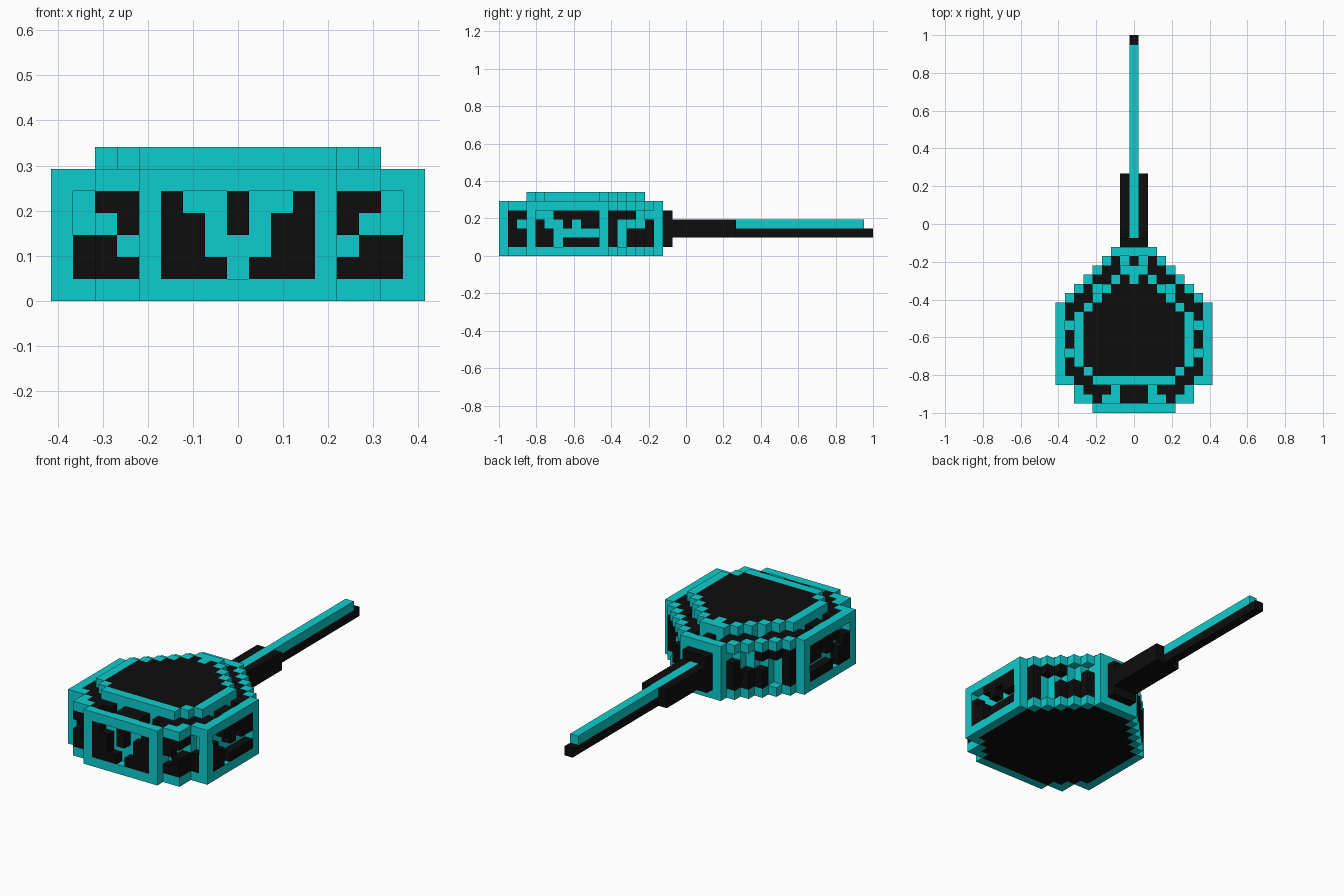
import bpy
import bmesh
from mathutils import Vector

cube = bpy.data.objects.get("Cube")
if cube:
    bpy.data.objects.remove(cube, do_unlink=True)

U = 2 / 41  # edge length of one block


def make_material(name, rgb):
    mat = bpy.data.materials.new(name)
    mat.use_nodes = True
    colour = (*rgb, 1)
    mat.diffuse_color = colour
    mat.node_tree.nodes["Principled BSDF"].inputs["Base Color"].default_value = colour
    return mat


CYAN = make_material("bright_cyan", (0.004, 0.61, 0.62))
BLACK = make_material("near_black", (0.004, 0.004, 0.004))

# Half widths of each block row, front to back
BODY = [4, 6, 6] + [8] * 9 + [7, 6, 5, 4, 3, 2]
LID = dict(zip(range(3, 16), [4, 5] + [6] * 6 + [5, 4, 3, 2, 1]))

# Relief motifs, lowest row first: '#' is a raised dark block, '.' a groove
FRONT = ["###.###", "##...##", "##.#.##", "#..#..#"]
SIDE = ["##.####", "##.....", "#..#.##", "..#####"]
CORNER = ["###", ".##", "#..", "##."]
REAR = ["#.###", "#.###", "#...#", "###.."]

parts = {}
filled = {}


def put(part, material, cell):
    parts.setdefault(part, (material, set()))[1].add(cell)
    filled[cell] = part


def box(part, material, xs, ys, zs):
    for i in range(xs[0], xs[1] + 1):
        for j in range(ys[0], ys[1] + 1):
            for k in range(zs[0], zs[1] + 1):
                put(part, material, (i, j, k))


def in_body(i, j):
    return 0 <= j < len(BODY) and abs(i) <= BODY[j]


def in_lid(i, j):
    return j in LID and abs(i) <= LID[j]


def surrounded(test, i, j):
    return all(test(i + a, j + b) for a, b in ((1, 0), (-1, 0), (0, 1), (0, -1)))


def wall_is_raised(i, j, k):
    a, row = abs(i), k - 1
    if j == 0:
        return FRONT[row][i + 3] == "#"
    if a == 8:
        return SIDE[row][j - 4] == "#"
    if j <= 3:
        return CORNER[row][a - 5] == "#"
    if j == 17:
        return True
    return REAR[row][j - 12] == "#"


def top_is_groove(i, j):
    a = abs(i)
    return (a == 2 and j < 3) or (a, j) in {
        (3, 1), (7, 6), (7, 9), (4, 13), (1, 16)}


# Body: framed drum with dark raised blocks over a cyan core
POSTS = {(4, 0), (8, 3), (8, 11), (2, 17)}
for j, half in enumerate(BODY):
    for i in range(-half, half + 1):
        inner = surrounded(in_body, i, j)
        for k in range(6):
            cell = (i, j, k)
            if not inner:
                if k in (0, 5) or (abs(i), j) in POSTS:
                    put("frame", CYAN, cell)
                elif wall_is_raised(i, j, k):
                    put("wall_blocks", BLACK, cell)
            elif k == 0:
                put("base_plate", BLACK, cell)
            elif k < 5:
                put("core", CYAN, cell)
            elif in_lid(i, j):
                put("core", CYAN, cell)
            elif not top_is_groove(i, j):
                put("top_blocks", BLACK, cell)

# Lid: raised cyan ring around a dark disc, with a small notch at the rear
for j, half in LID.items():
    for i in range(-half, half + 1):
        if surrounded(in_lid, i, j) and (i, j) != (0, 14):
            put("lid_disc", BLACK, (i, j, 6))
        else:
            put("lid_ring", CYAN, (i, j, 6))

# Handle: mounting block, sleeve, long dark rod and cyan strip
box("handle_mount", BLACK, (-1, 1), (18, 18), (1, 4))
for side in (-1, 1):
    box("handle_sleeve", BLACK, (side, side), (19, 25), (2, 3))
box("handle_rod", BLACK, (0, 0), (19, 40), (2, 2))
box("handle_strip", CYAN, (0, 0), (19, 39), (3, 3))

AXES = [Vector(v) for v in ((1, 0, 0), (0, 1, 0), (0, 0, 1))]


def build(name, material, cells):
    """Skin a set of blocks, leaving out faces hidden by other blocks."""
    bm = bmesh.new()
    for cell in cells:
        centre = Vector((cell[0], cell[1] - 20, cell[2] + 0.5))
        for n in range(3):
            u, v = AXES[(n + 1) % 3] / 2, AXES[(n + 2) % 3] / 2
            for sign in (-1, 1):
                step = AXES[n] * sign
                if tuple(int(c + s) for c, s in zip(cell, step)) in filled:
                    continue
                mid = centre + step / 2
                ring = [mid - u - v, mid + u - v, mid + u + v, mid - u + v]
                bm.faces.new([bm.verts.new(p * U) for p in ring[::sign]])
    bmesh.ops.remove_doubles(bm, verts=bm.verts, dist=U / 100)
    bmesh.ops.dissolve_limit(bm, angle_limit=0.01, verts=bm.verts, edges=bm.edges)
    mesh = bpy.data.meshes.new(name)
    bm.to_mesh(mesh)
    bm.free()
    mesh.materials.append(material)
    bpy.context.collection.objects.link(bpy.data.objects.new(name, mesh))


for part, (material, cells) in parts.items():
    build(part, material, cells)
